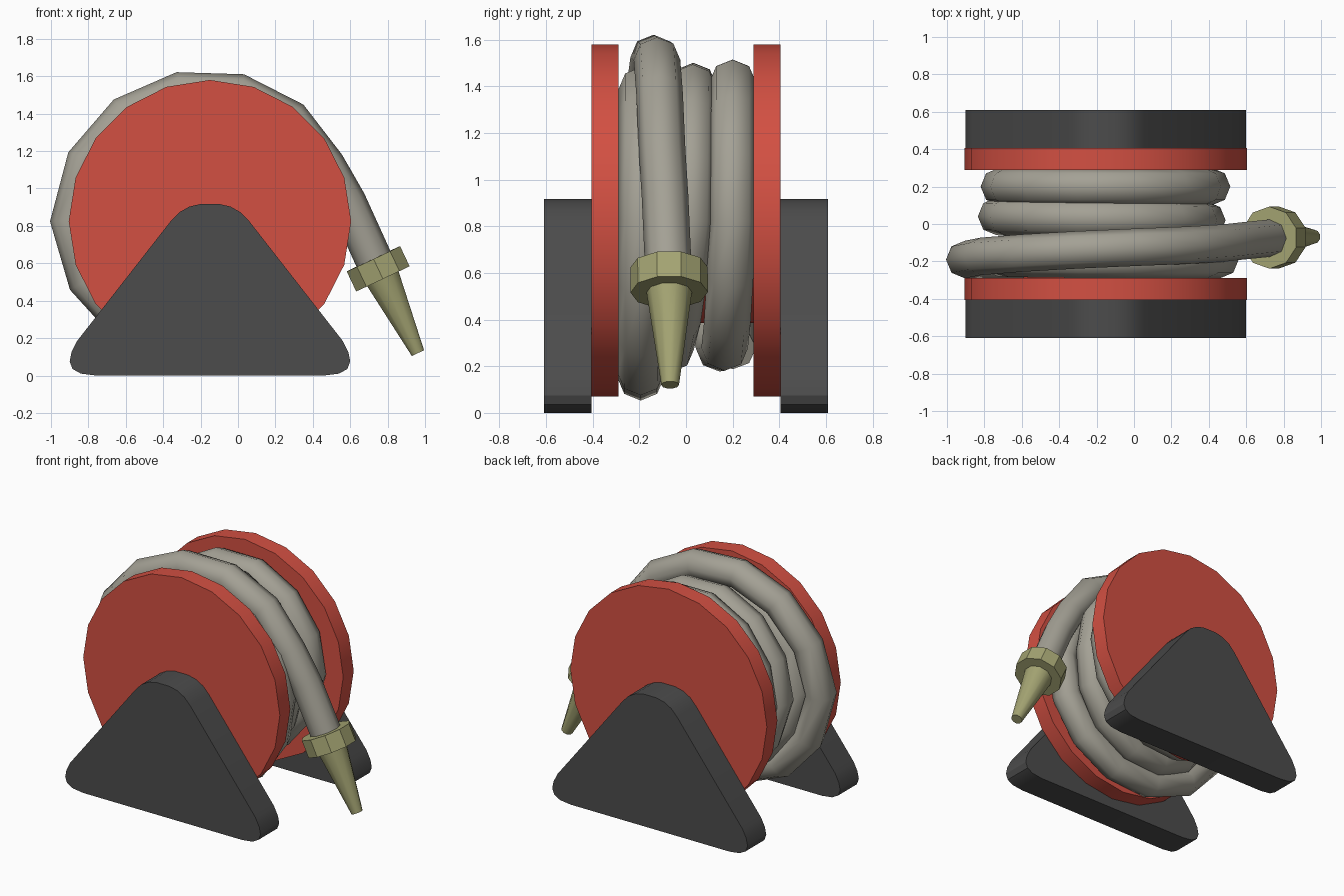
import bpy, bmesh, math
from mathutils import Vector

if "Cube" in bpy.data.objects:
    bpy.data.objects.remove(bpy.data.objects["Cube"])

CX, CZ = -0.15, 0.825          # reel axis


def material(name, rgb):
    m = bpy.data.materials.new(name)
    m.diffuse_color = (*rgb, 1)
    m.use_nodes = True
    m.node_tree.nodes["Principled BSDF"].inputs["Base Color"].default_value = m.diffuse_color
    return m


RED = material("reel red", (0.65, 0.08, 0.055))
DARK = material("stand charcoal", (0.072, 0.072, 0.072))
GREY = material("hose grey", (0.37, 0.355, 0.30))
BRASS = material("nozzle olive brass", (0.37, 0.37, 0.17))


def loft(name, rings, mat, smooth=30):
    """Skin a list of equal-length point rings and cap both ends."""
    bm = bmesh.new()
    vs = [[bm.verts.new(p) for p in r] for r in rings]
    n = len(vs[0])
    for a, b in zip(vs, vs[1:]):
        for i in range(n):
            j = (i + 1) % n
            bm.faces.new((a[i], a[j], b[j], b[i]))
    bm.faces.new(vs[0][::-1])
    bm.faces.new(vs[-1])
    bmesh.ops.recalc_face_normals(bm, faces=bm.faces)
    me = bpy.data.meshes.new(name)
    bm.to_mesh(me)
    bm.free()
    me.materials.append(mat)
    ob = bpy.data.objects.new(name, me)
    bpy.context.collection.objects.link(ob)
    bpy.ops.object.select_all(action='DESELECT')
    ob.select_set(True)
    bpy.context.view_layer.objects.active = ob
    bpy.ops.object.shade_smooth_by_angle(angle=math.radians(smooth))
    return ob


def ring(c, axis, r, n, phase=0.0):
    """Regular polygon around c, facing along axis."""
    t = axis.normalized()
    u = t.cross(Vector((0, 1, 0)))
    u = u.normalized() if u.length > 0.01 else Vector((0, 0, 1))
    v = t.cross(u)
    return [c + r * (math.cos(a) * u + math.sin(a) * v)
            for a in (2 * math.pi * i / n + phase for i in range(n))]


# rounded triangular stand profile, right half from the top down
half = [(0.05, 0.917), (0.11, 0.903), (0.165, 0.872), (0.21, 0.825), (0.71, 0.185),
        (0.74, 0.125), (0.75, 0.075), (0.735, 0.035), (0.69, 0.01), (0.61, 0.0)]
outline = half + [(-x, z) for x, z in reversed(half)]

# stands and reel discs on both sides
Y = Vector((0, 1, 0))
for side, s in (("front", -1), ("back", 1)):
    loft(side + "_stand", [[Vector((CX + x, s * y, z)) for x, z in outline]
                           for y in (0.405, 0.61)], DARK)
    loft(side + "_reel_disc", [ring(Vector((CX, s * y, CZ)), Y, 0.755, 20)
                               for y in (0.29, 0.405)], RED)

# drum under the hose
loft("reel_drum", [ring(Vector((CX, y, CZ)), Y, 0.44, 20) for y in (-0.3, 0.3)], RED)

# hose path: (angle, coil radius, y) keys, wound from the back to the front
keys = [(270, .56, .2), (180, .57, .2), (90, .615, .2), (0, .565, .2), (-90, .56, .16),
        (-180, .585, .04), (-270, .595, .03), (-360, .54, .02), (-450, .57, -.08),
        (-540, .58, -.18), (-630, .57, -.19), (-720, .61, -.19), (-810, .68, -.195),
        (-900, .755, -.19), (-990, .71, -.13), (-1060, .69, -.10)]


def coil_point(a):
    for (a0, r0, y0), (a1, r1, y1) in zip(keys, keys[1:]):
        if a1 <= a <= a0:
            f = (a0 - a) / (a0 - a1)
            r, y, t = r0 + (r1 - r0) * f, y0 + (y1 - y0) * f, math.radians(a)
            return Vector((CX + r * math.cos(t), y, CZ + r * math.sin(t)))


step = 360 / 14
path = [coil_point(180 - step * i) for i in range(-3, 49)]
path += [Vector((0.585, -0.09, 0.93)), Vector((0.735, -0.075, 0.60))]
rings = []
for i, p in enumerate(path):
    a, b = path[max(i - 1, 0)], path[min(i + 1, len(path) - 1)]
    rings.append(ring(p, b - a, 0.1, 8))
loft("hose", rings, GREY, 50)

# nozzle: collar and tapered spout
top, tip = Vector((0.724, -0.073, 0.624)), Vector((0.962, -0.068, 0.12))
ax = (tip - top).normalized()
loft("nozzle_collar", [ring(top + ax * d, ax, 0.166, 10, math.pi / 10)
                       for d in (0, 0.118)], BRASS)
loft("nozzle_spout", [ring(top + ax * 0.1, ax, 0.1, 10, math.pi / 10),
                      ring(tip, ax, 0.038, 10, math.pi / 10)], BRASS, 50)
